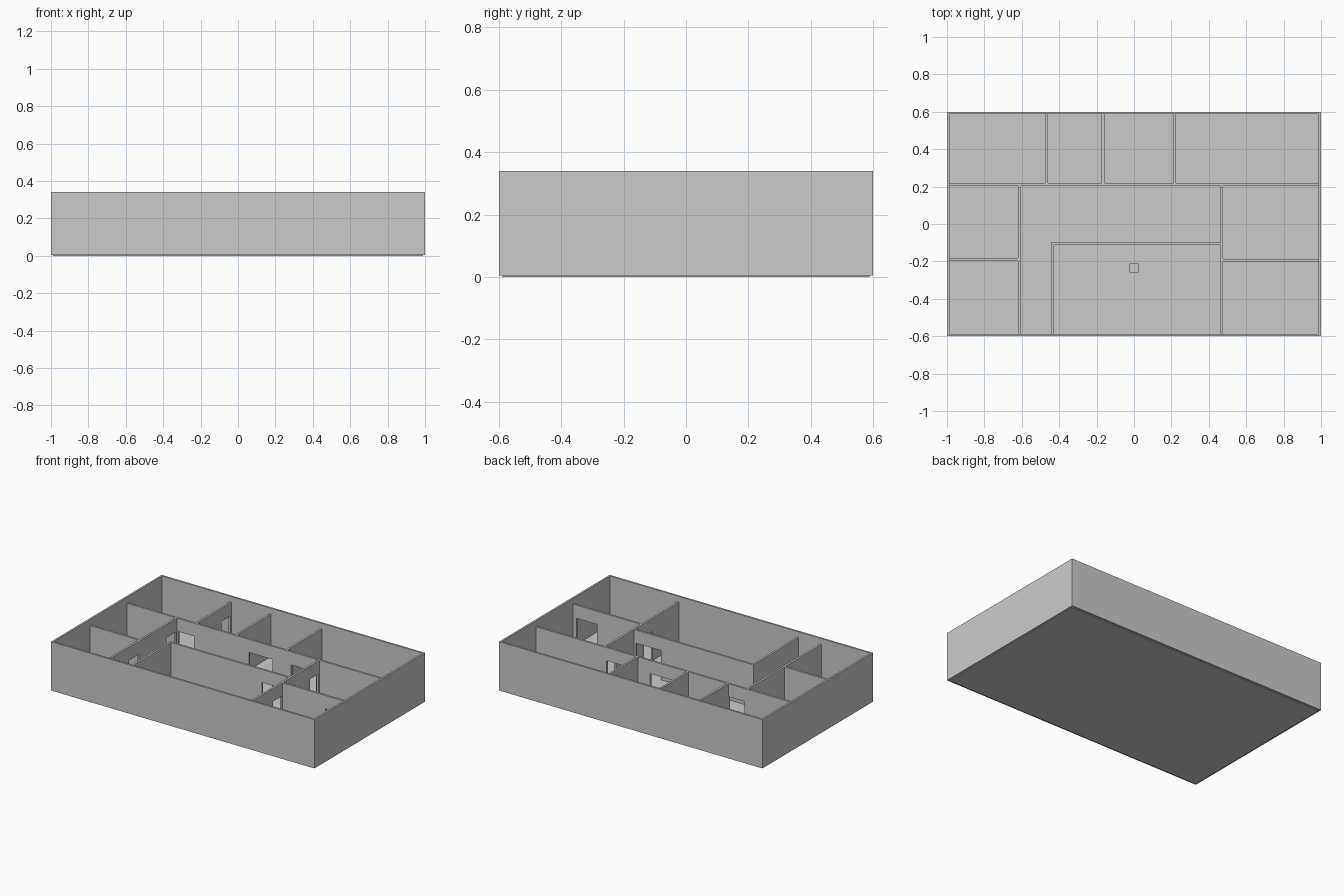
import bpy
import bmesh
from mathutils import Vector

cube = bpy.data.objects.get("Cube")
if cube:
    bpy.data.objects.remove(cube)

grey = bpy.data.materials.new("plaster_grey")
grey.use_nodes = True
colour = (0.6, 0.6, 0.6, 1)
grey.diffuse_color = colour
grey.node_tree.nodes["Principled BSDF"].inputs["Base Color"].default_value = colour

WALL_TOP, DOOR_TOP, THICK = 0.30, 0.21, 0.014


def add_object(name, bm):
    bmesh.ops.recalc_face_normals(bm, faces=bm.faces)
    mesh = bpy.data.meshes.new(name)
    bm.to_mesh(mesh)
    bm.free()
    mesh.materials.append(grey)
    obj = bpy.data.objects.new(name, mesh)
    bpy.context.collection.objects.link(obj)
    return obj


def box(name, size, centre):
    bm = bmesh.new()
    bmesh.ops.create_cube(bm, size=1)
    bmesh.ops.scale(bm, vec=size, verts=bm.verts)
    bmesh.ops.translate(bm, vec=centre, verts=bm.verts)
    return add_object(name, bm)


def wall(name, axis, at, start, end, doors=()):
    """Partition along an axis, with door notches cut in its outline."""
    outline = [(start, 0)]
    for a, b in doors:
        outline += [(a, 0), (a, DOOR_TOP), (b, DOOR_TOP), (b, 0)]
    outline += [(end, 0), (end, WALL_TOP), (start, WALL_TOP)]
    low = at - THICK / 2
    bm = bmesh.new()
    points = [(u, low, z) if axis == "x" else (low, u, z) for u, z in outline]
    face = bm.faces.new([bm.verts.new(p) for p in points])
    side = bmesh.ops.extrude_face_region(bm, geom=[face])["geom"]
    shift = Vector((0, THICK, 0) if axis == "x" else (THICK, 0, 0))
    bmesh.ops.translate(bm, vec=shift,
                        verts=[v for v in side if isinstance(v, bmesh.types.BMVert)])
    return add_object(name, bm)


# Floor slab, slightly inset and just below the outer walls
box("floor", (1.976, 1.176, 0.01), (0, 0, 0.005))

# Outer walls: an open tube thickened inward
shell = box("outer_walls", (2, 1.2, 0.335), (0, 0, 0.1725))
bm = bmesh.new()
bm.from_mesh(shell.data)
bmesh.ops.delete(bm, geom=[f for f in bm.faces if abs(f.normal.z) > 0.5],
                 context="FACES_ONLY")
bm.to_mesh(shell.data)
bm.free()
solid = shell.modifiers.new("thickness", "SOLIDIFY")
solid.thickness = 0.013
solid.offset = -1
solid.use_even_offset = True

# Partitions running left to right
X_IN, Y_IN = 0.987, 0.587
wall("back_corridor_wall", "x", 0.211, -X_IN, X_IN,
     [(-0.595, -0.475), (-0.06, 0.12), (0.26, 0.45)])
wall("hall_wall", "x", -0.105, -0.443, 0.463, [(0.26, 0.45)])
wall("right_room_divider", "x", -0.19, -X_IN, -0.619)
wall("left_room_divider", "x", -0.193, 0.477, X_IN, [(0.805, 0.96)])

# Partitions running front to back
wall("right_corridor_wall", "y", -0.612, -Y_IN, 0.204, [(-0.32, -0.21), (0.09, 0.19)])
wall("hall_side_wall", "y", -0.436, -Y_IN, -0.112)
wall("left_corridor_wall", "y", 0.47, -Y_IN, 0.204, [(-0.3, -0.205), (0.1, 0.19)])
wall("back_partition_right", "y", -0.468, 0.218, Y_IN, [(0.48, 0.575)])
wall("back_partition_middle", "y", -0.166, 0.218, Y_IN)
wall("back_partition_left", "y", 0.218, 0.218, Y_IN)

# Small block standing in the hall
box("hall_block", (0.05, 0.05, 0.05), (0, -0.235, 0.035))
